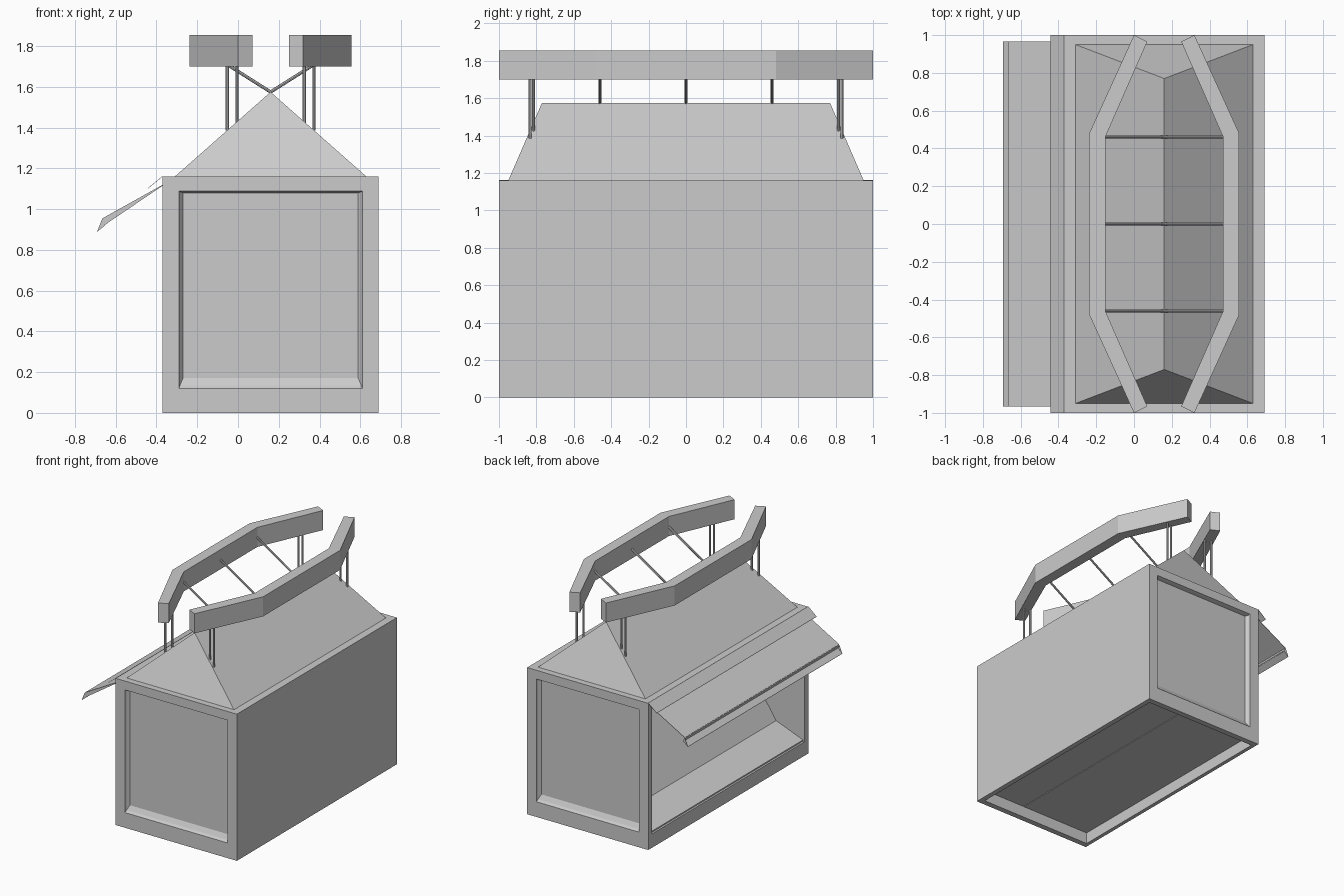
import bpy, bmesh
from mathutils import Vector

if "Cube" in bpy.data.objects:
    bpy.data.objects.remove(bpy.data.objects["Cube"])

CX = 0.16  # centre line of the roof and beams


def make(name, verts, faces):
    me = bpy.data.meshes.new(name)
    bm = bmesh.new()
    vs = [bm.verts.new(v) for v in verts]
    for f in faces:
        bm.faces.new([vs[i] for i in f])
    bmesh.ops.recalc_face_normals(bm, faces=bm.faces)
    bm.to_mesh(me)
    bm.free()
    ob = bpy.data.objects.new(name, me)
    bpy.context.collection.objects.link(ob)
    return ob


def loft(name, rings):
    """Skin equal-sized closed rings and cap both ends."""
    n, k = len(rings[0]), len(rings)
    faces = [(r * n + i, r * n + (i + 1) % n, (r + 1) * n + (i + 1) % n, (r + 1) * n + i)
             for r in range(k - 1) for i in range(n)]
    faces += [tuple(range(n)), tuple(range((k - 1) * n, k * n))]
    return make(name, [v for r in rings for v in r], faces)


def prism_y(name, prof, y0, y1):
    return loft(name, [[(x, y, z) for x, z in prof] for y in (y0, y1)])


def box(name, x0, x1, y0, y1, z0, z1):
    return prism_y(name, [(x0, z0), (x1, z0), (x1, z1), (x0, z1)], y0, y1)


def strip(name, path, half, t):
    """Thin folded sheet running along y."""
    low = [(x - t * 0.5, z - t) for x, z in reversed(path)]
    return prism_y(name, path + low, -half, half)


def rod(name, a, b, r=0.008):
    a, b = Vector(a), Vector(b)
    bpy.ops.mesh.primitive_cylinder_add(vertices=8, radius=r, depth=(b - a).length,
                                        location=(a + b) / 2)
    ob = bpy.context.object
    ob.rotation_euler = (b - a).to_track_quat('Z', 'Y').to_euler()
    ob.name = name
    bpy.ops.object.shade_smooth_by_angle()


# End walls with recessed window panels and a sloped sill
def rect(x0, x1, z0, z1, y):
    return [(x0, y, z0), (x1, y, z0), (x1, y, z1), (x0, y, z1)]


for s, name in ((-1, "front_window_wall"), (1, "back_window_wall")):
    loft(name, [rect(-0.37, 0.69, 0, 1.16, s * 0.955),
                rect(-0.37, 0.69, 0, 1.16, s),
                rect(-0.29, 0.61, 0.12, 1.09, s),
                rect(-0.285, 0.605, 0.135, 1.085, s * 0.985),
                rect(-0.27, 0.59, 0.17, 1.08, s * 0.965)])

# Solid right wall, ceiling and floor
box("right_wall", 0.65, 0.69, -0.956, 0.956, 0, 1.16)
box("ceiling", -0.37, 0.65, -0.956, 0.956, 1.12, 1.16)
box("floor_inner", -0.34, 0.27, -0.956, 0.956, 0.09, 0.11)
box("floor_outer", 0.275, 0.65, -0.956, 0.956, 0.09, 0.11)

# Open left side: lip, sloped counter and slanted back panel
box("left_lip", -0.37, -0.34, -0.956, 0.956, 0, 0.11)
prism_y("counter", [(-0.355, 0.11), (-0.355, 0.12), (-0.12, 0.21), (-0.12, 0.11)],
        -0.956, 0.956)
prism_y("slanted_panel", [(-0.12, 0.21), (0.49, 1.12), (0.51, 1.12), (-0.10, 0.21)],
        -0.956, 0.956)

# Awning and the short flap above it
strip("awning", [(-0.36, 1.125), (-0.665, 0.955), (-0.65, 0.925), (-0.69, 0.893)], 0.965, 0.005)
strip("upper_flap", [(-0.37, 1.163), (-0.44, 1.105)], 1.0, 0.005)

# Hipped roof
make("roof", [(-0.31, -0.95, 1.16), (0.63, -0.95, 1.16), (0.63, 0.95, 1.16), (-0.31, 0.95, 1.16),
              (CX, -0.77, 1.575), (CX, 0.77, 1.575)],
     [(0, 1, 4), (1, 2, 5, 4), (2, 3, 5), (3, 0, 4, 5), (3, 2, 1, 0)])

# Mirrored bent beams and their supports (offsets from the centre line)
outer = [(0.16, -1.0), (0.397, -0.48), (0.397, 0.48), (0.16, 1.0)]
inner = [(0.09, -0.965), (0.312, -0.46), (0.312, 0.46), (0.09, 0.965)]
for s, side in ((-1, "left"), (1, "right")):
    loft(side + "_beam", [[(CX + s * o[0], o[1], 1.70), (CX + s * i[0], i[1], 1.70),
                           (CX + s * i[0], i[1], 1.855), (CX + s * o[0], o[1], 1.855)]
                          for o, i in zip(outer, inner)])
    for y in (-0.46, 0, 0.46):
        rod(side + "_brace", (CX, y, 1.575), (CX + s * 0.34, y, 1.79))
    for e in (-1, 1):
        for dx, y, z in ((0.165, 0.815, 1.42), (0.213, 0.833, 1.385)):
            rod(side + "_post", (CX + s * dx, e * y, z), (CX + s * dx, e * y, 1.72))
